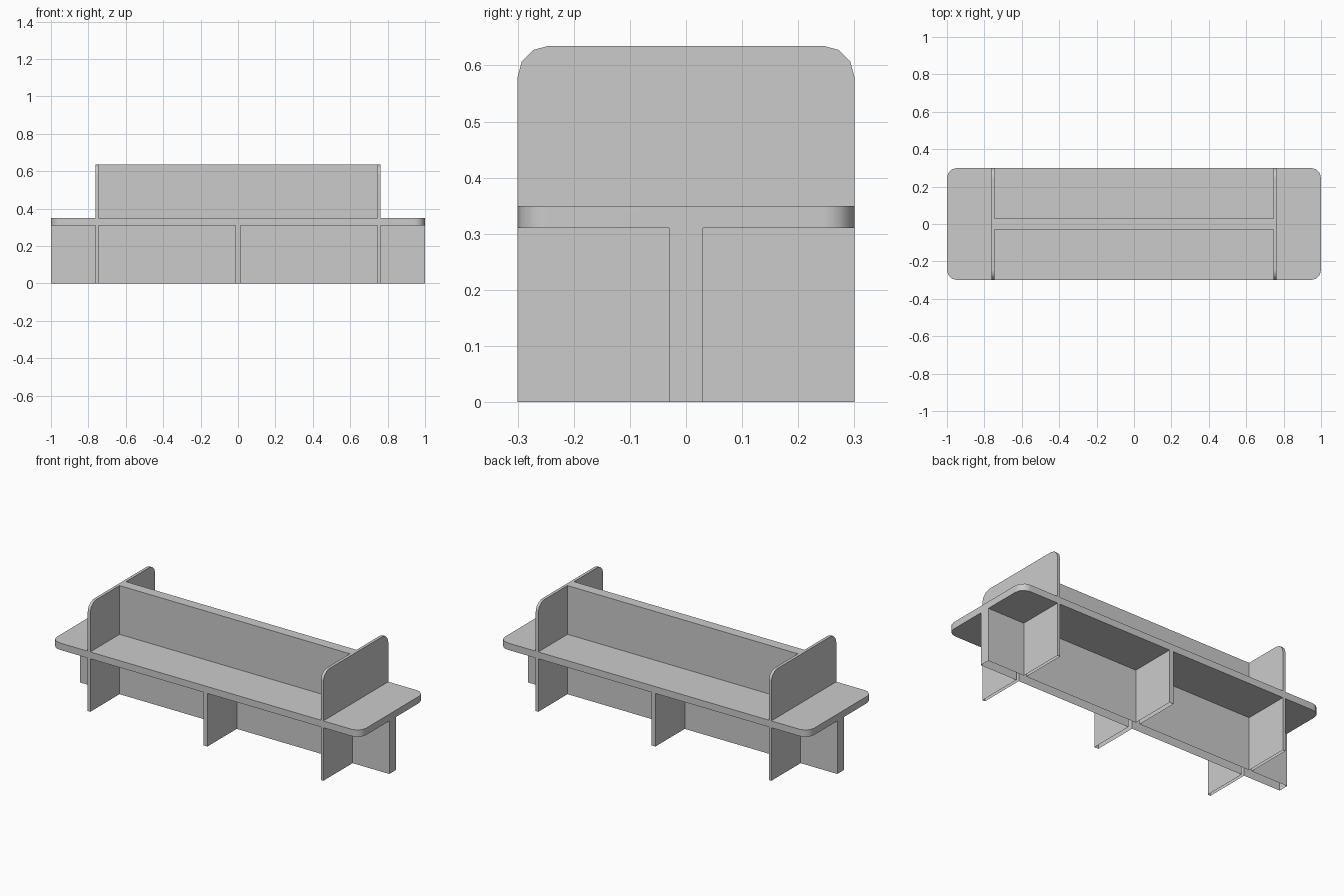
import bpy, bmesh, math
from mathutils import Vector

if "Cube" in bpy.data.objects:
    bpy.data.objects.remove(bpy.data.objects["Cube"])


def arc(cx, cy, r, start, n=3):
    # quarter circle, counter-clockwise
    return [(cx + r * math.cos(math.radians(start + 90 * i / n)),
             cy + r * math.sin(math.radians(start + 90 * i / n))) for i in range(n + 1)]


def prism(name, pts, axis, lo, hi):
    # extrude a 2D outline along an axis: x -> (y,z), y -> (x,z), z -> (x,y)
    bm = bmesh.new()
    k = "xyz".index(axis)

    def co(p):
        c = list(p)
        c.insert(k, lo)
        return c
    face = bm.faces.new([bm.verts.new(co(p)) for p in pts])
    ext = bmesh.ops.extrude_face_region(bm, geom=[face])
    move = Vector((0, 0, 0))
    move[k] = hi - lo
    bmesh.ops.translate(bm, vec=move, verts=[v for v in ext["geom"] if isinstance(v, bmesh.types.BMVert)])
    bmesh.ops.recalc_face_normals(bm, faces=bm.faces)
    mesh = bpy.data.meshes.new(name)
    bm.to_mesh(mesh)
    bm.free()
    obj = bpy.data.objects.new(name, mesh)
    bpy.context.collection.objects.link(obj)
    return obj


TOP, D, R = 0.635, 0.3, 0.055

# seat board with rounded corners
seat_pts = (arc(1 - R, D - R, R, 0) + arc(-1 + R, D - R, R, 90)
            + arc(-1 + R, -D + R, R, 180) + arc(1 - R, -D + R, R, 270))
bench = prism("bench_seat_and_frame", seat_pts, "z", 0.31, 0.35)

# central spine: full length below the seat, backrest between the ends above it
E = 0.754
parts = [prism("spine", [(-1, 0), (1, 0), (1, 0.33), (E, 0.33), (E, TOP),
                         (-E, TOP), (-E, 0.33), (-1, 0.33)], "y", -0.03, 0.03)]

# end panels with rounded tops
panel_pts = [(-D, 0), (D, 0)] + arc(D - R, TOP - R, R, 0) + arc(-D + R, TOP - R, R, 90)
for side, s in (("left", -1), ("right", 1)):
    parts.append(prism(side + "_panel", panel_pts, "x", s * E - 0.0085, s * E + 0.0085))

# middle leg
parts.append(prism("middle_leg", [(-D, 0), (D, 0), (D, 0.33), (-D, 0.33)], "x", -0.013, 0.013))

# fuse the parts into one shell
bpy.context.view_layer.objects.active = bench
bench.select_set(True)
for p in parts:
    mod = bench.modifiers.new("join", "BOOLEAN")
    mod.operation, mod.solver, mod.object = "UNION", "EXACT", p
    bpy.ops.object.modifier_apply(modifier=mod.name)
    bpy.data.objects.remove(p)

# open undersides of the legs
bm = bmesh.new()
bm.from_mesh(bench.data)
bmesh.ops.remove_doubles(bm, verts=bm.verts, dist=1e-5)
floor = [f for f in bm.faces if all(v.co.z < 1e-4 for v in f.verts)]
bmesh.ops.delete(bm, geom=floor, context="FACES")
bm.to_mesh(bench.data)
bm.free()

# smooth rounded corners
bpy.ops.object.shade_smooth_by_angle(angle=math.radians(35))
wn = bench.modifiers.new("normals", "WEIGHTED_NORMAL")
wn.keep_sharp = True
